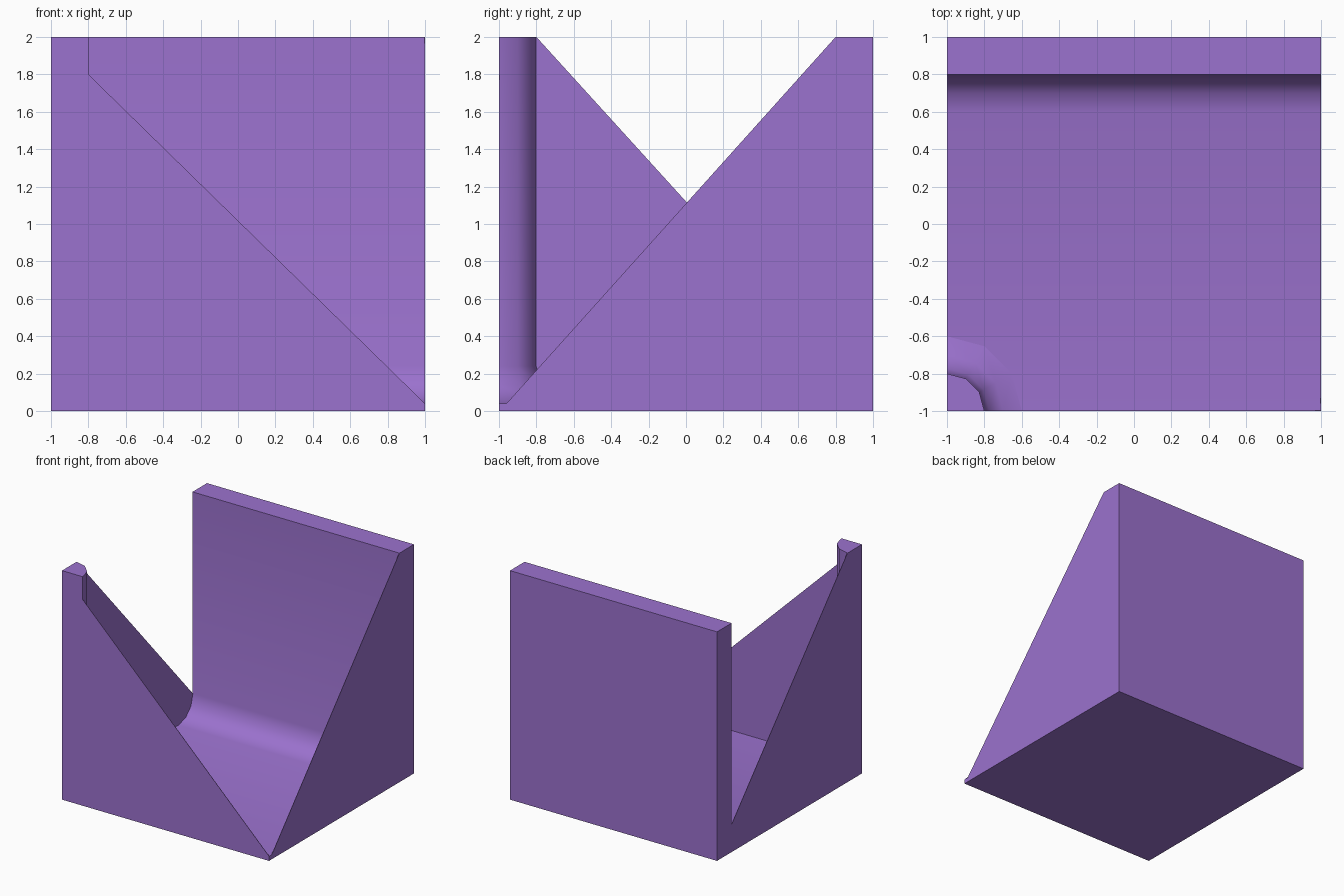
import bpy, bmesh, math

cube = bpy.data.objects.get("Cube")
if cube:
    bpy.data.objects.remove(cube, do_unlink=True)

purple = bpy.data.materials.new("soft purple")
purple.use_nodes = True
colour = (0.33, 0.168, 0.62, 1.0)
purple.diffuse_color = colour
purple.node_tree.nodes["Principled BSDF"].inputs["Base Color"].default_value = colour

FLOOR = 0.04    # floor thickness
R = 0.2         # wall thickness, column radius and fillet radius
SKIN = 0.004    # thickness of the triangular side panels
SEGMENTS = 3


def arc(cx, cz, start, end):
    """Points of a fillet arc, angles in degrees."""
    angles = [math.radians(start + (end - start) * i / SEGMENTS) for i in range(SEGMENTS + 1)]
    return [(cx + R * math.cos(a), cz + R * math.sin(a)) for a in angles]


def finish(name, bm):
    mesh = bpy.data.meshes.new(name)
    bm.to_mesh(mesh)
    bm.free()
    obj = bpy.data.objects.new(name, mesh)
    bpy.context.collection.objects.link(obj)
    mesh.materials.append(purple)
    bpy.ops.object.select_all(action="DESELECT")
    obj.select_set(True)
    bpy.context.view_layer.objects.active = obj
    bpy.ops.object.shade_smooth_by_angle(angle=math.radians(40))
    return obj


def prism(name, outline, axis, low, high):
    """Extrude an outline in (horizontal, z) along the x or y axis."""
    bm = bmesh.new()
    place = (lambda p: (low, p[0], p[1])) if axis == "x" else (lambda p: (p[0], low, p[1]))
    face = bm.faces.new([bm.verts.new(place(p)) for p in outline])
    out = bmesh.ops.extrude_face_region(bm, geom=[face])
    moved = [g for g in out["geom"] if isinstance(g, bmesh.types.BMVert)]
    step = (high - low, 0, 0) if axis == "x" else (0, high - low, 0)
    bmesh.ops.translate(bm, verts=moved, vec=step)
    bmesh.ops.recalc_face_normals(bm, faces=bm.faces[:])
    return finish(name, bm)


# Floor and thick back wall joined by a concave fillet
fillet = arc(0.6, FLOOR + R, 0, -90)
prism("floor_and_back_wall",
      [(-1, 0), (1, 0), (1, 2), (0.8, 2)] + fillet + [(-1, FLOOR)], "x", -1, 1)

# Thin triangular panels closing the other three sides
prism("left_hand_panel",
      [(-1, FLOOR), (-1, 2), (-0.8, 2)] + fillet, "x", -1, -1 + SKIN)
prism("right_hand_panel",
      [(-0.96, FLOOR), (0.8, 2)] + fillet, "x", 1 - SKIN, 1)
prism("front_panel",
      [(-1, FLOOR), (-1, 2), (-0.8, 2), (-0.8, 1.8), (1, FLOOR)], "y", -1, -1 + SKIN)

# Quarter-round corner column with a flared foot
bm = bmesh.new()
profile = [(0, 2), (R, 2)] + arc(2 * R, FLOOR + R, 180, 270)
verts = [bm.verts.new((-1 + r, -1, z)) for r, z in profile]
edges = [bm.edges.new(pair) for pair in zip(verts, verts[1:])]
bmesh.ops.spin(bm, geom=verts + edges, cent=(-1, -1, 0), axis=(0, 0, 1),
               angle=math.pi / 2, steps=SEGMENTS)
bmesh.ops.remove_doubles(bm, verts=bm.verts[:], dist=0.0001)
bmesh.ops.recalc_face_normals(bm, faces=bm.faces[:])
# Keep the open surface facing outwards
top = max(bm.faces, key=lambda f: f.calc_center_median().z)
if top.normal.z < 0:
    bmesh.ops.reverse_faces(bm, faces=bm.faces[:])
finish("corner_column", bm)
